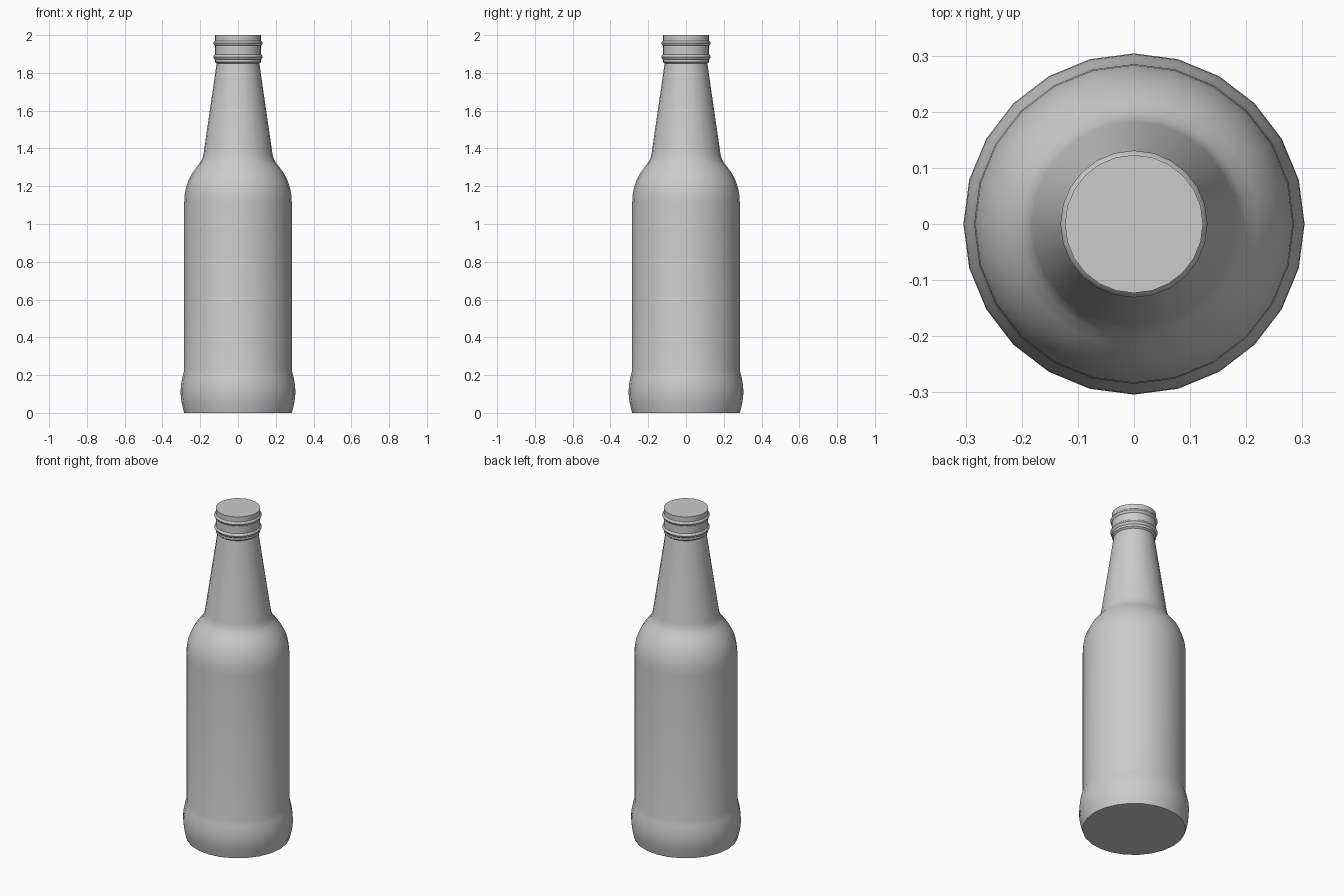
import bpy, bmesh, math

SEGMENTS = 24

if "Cube" in bpy.data.objects:
    bpy.data.objects.remove(bpy.data.objects["Cube"], do_unlink=True)

# Single grey material
grey = bpy.data.materials.new("plain grey")
grey.use_nodes = True
colour = (0.6, 0.6, 0.6, 1.0)
grey.diffuse_color = colour
grey.node_tree.nodes["Principled BSDF"].inputs["Base Color"].default_value = colour


def bulge(z0, z1, r, depth, steps=4):
    """Rounded bead profile standing out from radius r."""
    return [(r + depth * math.sin(math.pi * i / steps), z0 + (z1 - z0) * i / steps)
            for i in range(steps + 1)]


# Outer profile as (radius, height), from bottom to top
profile = (
    bulge(0.0, 0.225, 0.285, 0.019, 8)                       # rounded foot
    + [(0.285, 1.11)]                                        # straight body
    + [(0.283, 1.15), (0.276, 1.19), (0.263, 1.23),          # shoulder
       (0.244, 1.267), (0.220, 1.30), (0.200, 1.325), (0.188, 1.348), (0.182, 1.375)]
    + [(0.113, 1.85)]                                        # tapered neck
    + [(0.123, 1.858), (0.123, 1.872)]                       # lip under the beads
    + bulge(1.872, 1.898, 0.123, 0.008)                      # lower bead
    + bulge(1.944, 1.97, 0.123, 0.008)                       # upper bead
    + [(0.123, 2.0)]                                         # mouth
)

# Drop repeated points, then spin the profile into a closed body
points = [p for i, p in enumerate(profile) if i == 0 or math.dist(p, profile[i - 1]) > 1e-5]
bm = bmesh.new()
rings = []
for r, z in points:
    rings.append([bm.verts.new((r * math.cos(math.tau * i / SEGMENTS),
                                r * math.sin(math.tau * i / SEGMENTS), z))
                  for i in range(SEGMENTS)])
for low, high in zip(rings, rings[1:]):
    for i in range(SEGMENTS):
        j = (i + 1) % SEGMENTS
        bm.faces.new((low[i], low[j], high[j], high[i]))
bm.faces.new(rings[-1])              # closed mouth
bm.faces.new(rings[0][::-1])         # flat base

mesh = bpy.data.meshes.new("bottle")
bm.to_mesh(mesh)
bm.free()
mesh.materials.append(grey)
bottle = bpy.data.objects.new("bottle", mesh)
bpy.context.collection.objects.link(bottle)

# Smooth shading with crisp edges
bpy.ops.object.select_all(action='DESELECT')
bottle.select_set(True)
bpy.context.view_layer.objects.active = bottle
bpy.ops.object.shade_smooth_by_angle(angle=math.radians(30))
